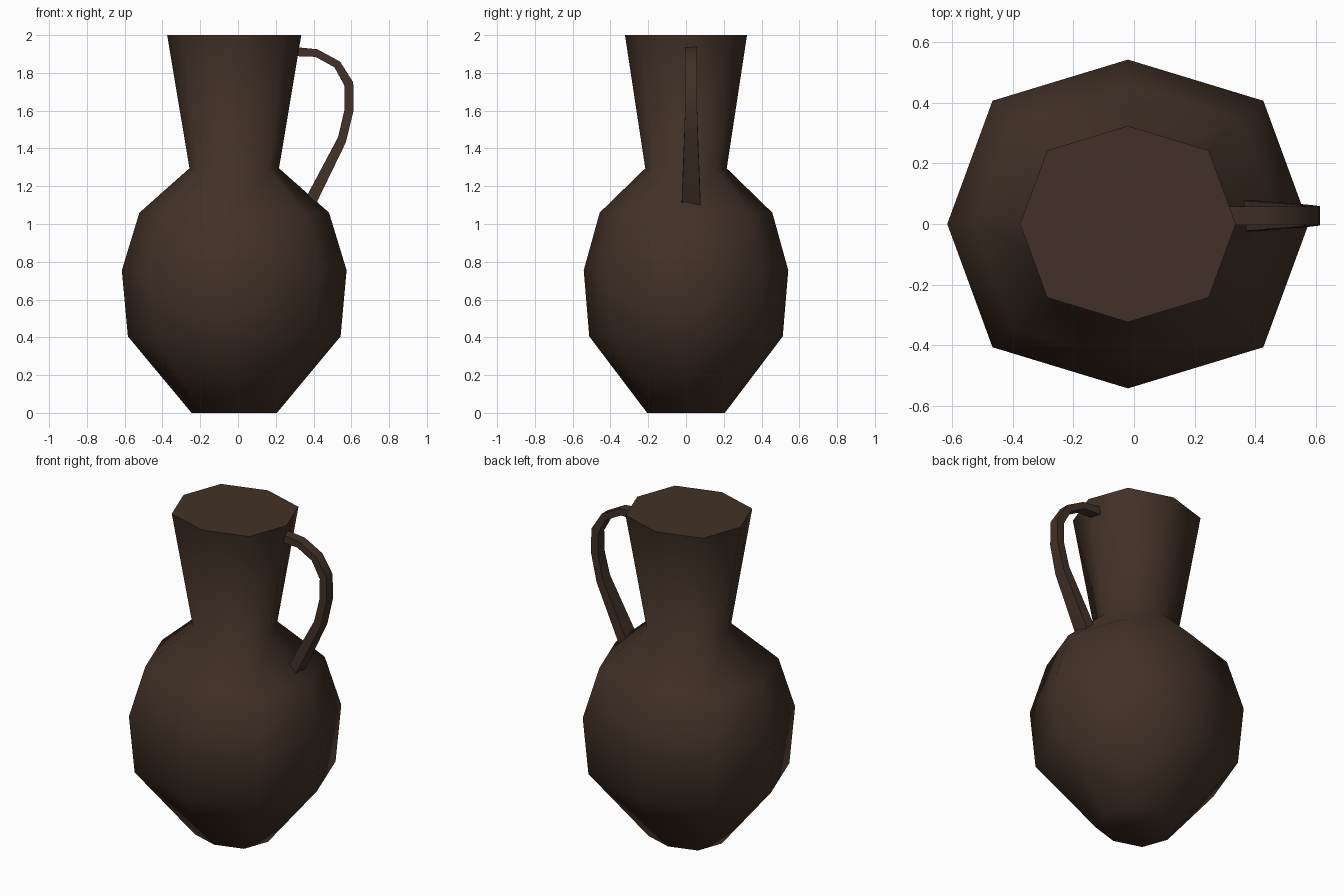
import bpy
import bmesh
import math

cube = bpy.data.objects.get("Cube")
if cube:
    bpy.data.objects.remove(cube, do_unlink=True)

# Dark brown clay
clay = bpy.data.materials.new("dark_brown_clay")
clay.use_nodes = True
clay.diffuse_color = (0.054, 0.031, 0.020, 1)
bsdf = clay.node_tree.nodes["Principled BSDF"]
bsdf.inputs["Base Color"].default_value = clay.diffuse_color
bsdf.inputs["Roughness"].default_value = 0.9


def loft(name, rings, smooth_angle):
    """Join matching rings of points with quads and cap both ends."""
    bm = bmesh.new()
    loops = [[bm.verts.new(p) for p in ring] for ring in rings]
    for a, b in zip(loops, loops[1:]):
        n = len(a)
        for i in range(n):
            j = (i + 1) % n
            bm.faces.new((a[i], a[j], b[j], b[i]))
    bm.faces.new(loops[0])
    bm.faces.new(loops[-1])
    bmesh.ops.recalc_face_normals(bm, faces=bm.faces)
    mesh = bpy.data.meshes.new(name)
    bm.to_mesh(mesh)
    bm.free()
    mesh.materials.append(clay)
    obj = bpy.data.objects.new(name, mesh)
    bpy.context.collection.objects.link(obj)
    bpy.ops.object.select_all(action="DESELECT")
    obj.select_set(True)
    bpy.context.view_layer.objects.active = obj
    bpy.ops.object.shade_smooth_by_angle(angle=math.radians(smooth_angle))
    return obj


# Jug body: eight-sided oval rings, corners pushed out on the diagonals
CENTRE_X = -0.02


def oval_ring(radius, z):
    ring = []
    for i in range(8):
        a = i * math.pi / 4
        r = radius * (1.06 if i % 2 else 1)
        ring.append((CENTRE_X + r * math.cos(a), 0.91 * r * math.sin(a), z))
    return ring


profile = [(0.226, 0), (0.563, 0.405), (0.595, 0.755),
           (0.502, 1.06), (0.237, 1.295), (0.355, 2.0)]
loft("jug_body", [oval_ring(r, z) for r, z in profile], 75)

# Handle: a strap following outer and inner curves, wider at the foot
outer = [(0.27, 1.94), (0.42, 1.925), (0.54, 1.86), (0.61, 1.75),
         (0.612, 1.60), (0.57, 1.43), (0.41, 1.10)]
inner = [(0.27, 1.89), (0.41, 1.885), (0.51, 1.83), (0.565, 1.73),
         (0.565, 1.61), (0.53, 1.46), (0.36, 1.14)]
half_width = [0.031, 0.031, 0.031, 0.031, 0.032, 0.037, 0.05]
MID_Y = 0.027
strap = []
for (xo, zo), (xi, zi), w in zip(outer, inner, half_width):
    strap.append([(xo, MID_Y - w, zo), (xo, MID_Y + w, zo),
                  (xi, MID_Y + w, zi), (xi, MID_Y - w, zi)])
loft("handle", strap, 35)
